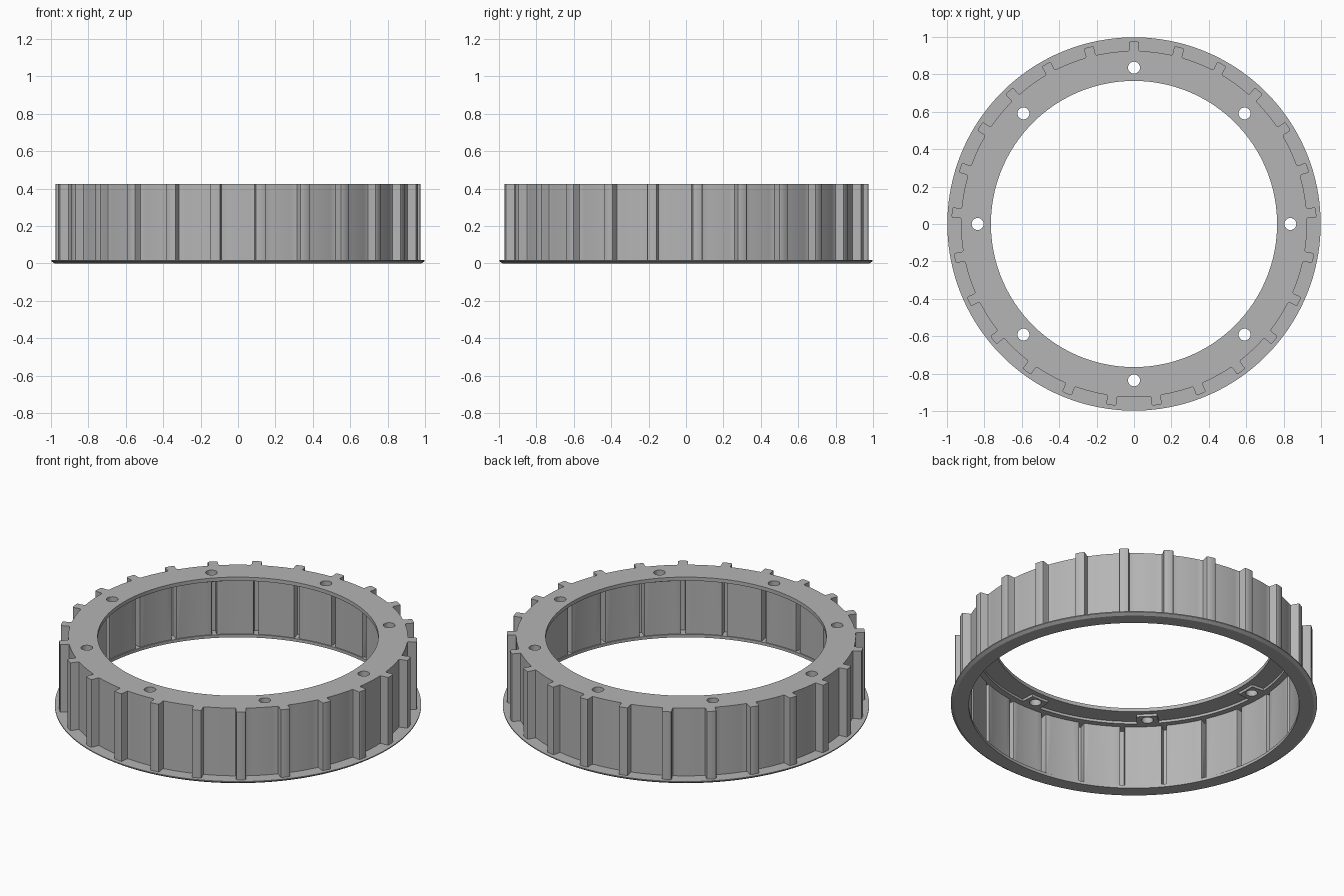
import bpy, bmesh, math
from math import sin, cos, pi, radians

cube = bpy.data.objects.get("Cube")
if cube:
    bpy.data.objects.remove(cube)

TEETH, HOLES = 25, 8

steel = bpy.data.materials.new("plain grey steel")
steel.use_nodes = True
steel.diffuse_color = (0.46, 0.46, 0.46, 1)
steel.node_tree.nodes["Principled BSDF"].inputs["Base Color"].default_value = steel.diffuse_color


def circle(r, n=150, cx=0, cy=0):
    return [(cx + r * cos(2 * pi * i / n), cy + r * sin(2 * pi * i / n)) for i in range(n)]


def toothed(root, tip, half, fillet):
    """Closed outline with evenly spaced teeth, rounded at root and tip."""
    f = fillet
    side = [(half + f, 0), (half + f * 0.3, f * 0.3), (half, f),
            (half, tip - root - f), (half - f * 0.3, tip - root - f * 0.3), (half - f, tip - root)]
    tooth = side + [(-t, h) for t, h in reversed(side)]
    pitch = 2 * pi / TEETH
    edge = (half + f) / root
    pts = []
    for k in range(TEETH):
        a = pi / 2 + k * pitch
        for t, h in tooth:
            ang, r = a - t / root, root + h
            pts.append((r * cos(ang), r * sin(ang)))
        for j in range(1, 6):
            ang = a + edge + (pitch - 2 * edge) * j / 6
            pts.append((root * cos(ang), root * sin(ang)))
    return pts


def padded(r, pad_r, half_angle):
    """Circle that steps inward around each bolt hole."""
    pts, step = [], 2 * pi / HOLES
    for k in range(HOLES):
        a = k * step
        pts += [(pad_r * cos(a + s * half_angle), pad_r * sin(a + s * half_angle)) for s in (-1, 0, 1)]
        for j in range(17):
            ang = a + half_angle + (step - 2 * half_angle) * j / 16
            pts.append((r * cos(ang), r * sin(ang)))
    return pts


def plate(name, outlines, z0, z1):
    """Solid plate from a flat outline; further outlines inside it are holes."""
    curve = bpy.data.curves.new(name, "CURVE")
    curve.dimensions = "2D"
    curve.fill_mode = "BOTH"
    curve.extrude = (z1 - z0) / 2
    for pts in outlines:
        spline = curve.splines.new("POLY")
        spline.points.add(len(pts) - 1)
        for p, (x, y) in zip(spline.points, pts):
            p.co = (x, y, 0, 1)
        spline.use_cyclic_u = True
    temp = bpy.data.objects.new(name + " outline", curve)
    bpy.context.collection.objects.link(temp)
    bpy.context.view_layer.update()
    mesh = bpy.data.meshes.new_from_object(temp.evaluated_get(bpy.context.evaluated_depsgraph_get()))
    bpy.data.objects.remove(temp)
    bm = bmesh.new()
    bm.from_mesh(mesh)
    bmesh.ops.remove_doubles(bm, verts=bm.verts, dist=1e-5)
    bmesh.ops.translate(bm, verts=bm.verts, vec=(0, 0, (z0 + z1) / 2))
    bmesh.ops.recalc_face_normals(bm, faces=bm.faces)
    bm.to_mesh(mesh)
    bm.free()
    mesh.materials.clear()
    mesh.materials.append(steel)
    obj = bpy.data.objects.new(name, mesh)
    bpy.context.collection.objects.link(obj)
    return obj


def cut(obj, cutter):
    mod = obj.modifiers.new("cut", "BOOLEAN")
    mod.operation, mod.solver, mod.object = "DIFFERENCE", "EXACT", cutter
    bpy.context.view_layer.objects.active = obj
    bpy.ops.object.modifier_apply(modifier=mod.name)
    bpy.data.objects.remove(cutter)


def smooth(obj):
    bpy.ops.object.select_all(action="DESELECT")
    obj.select_set(True)
    bpy.context.view_layer.objects.active = obj
    bpy.ops.object.shade_smooth_by_angle(angle=radians(30))


# Toothed drum with a bolted top ring
holes = [circle(0.032, 24, 0.836 * cos(2 * pi * k / HOLES), 0.836 * sin(2 * pi * k / HOLES))
         for k in range(HOLES)]
drum = plate("toothed_drum", [toothed(0.925, 0.976, 0.026, 0.008), circle(0.765)] + holes, 0.01, 0.425)

# Hollow interior, following the teeth, then the recess under the top ring
cut(drum, plate("hollow", [toothed(0.906, 0.956, 0.013, 0.004)], -0.1, 0.388))
cut(drum, plate("recess", [padded(0.872, 0.795, radians(4))], 0.3, 0.403))
smooth(drum)

# Bottom flange with a bevelled lower rim
profile = [(0.9, 0), (0.98, 0), (0.998, 0.012), (0.998, 0.018), (0.9, 0.018)]
bm = bmesh.new()
verts = [bm.verts.new((r, 0, z)) for r, z in profile]
edges = [bm.edges.new((verts[i - 1], verts[i])) for i in range(len(verts))]
bmesh.ops.spin(bm, geom=verts + edges, axis=(0, 0, 1), cent=(0, 0, 0), angle=2 * pi, steps=150)
bmesh.ops.remove_doubles(bm, verts=bm.verts, dist=1e-5)
bmesh.ops.recalc_face_normals(bm, faces=bm.faces)
mesh = bpy.data.meshes.new("bottom_flange")
bm.to_mesh(mesh)
bm.free()
mesh.materials.append(steel)
flange = bpy.data.objects.new("bottom_flange", mesh)
bpy.context.collection.objects.link(flange)
smooth(flange)
